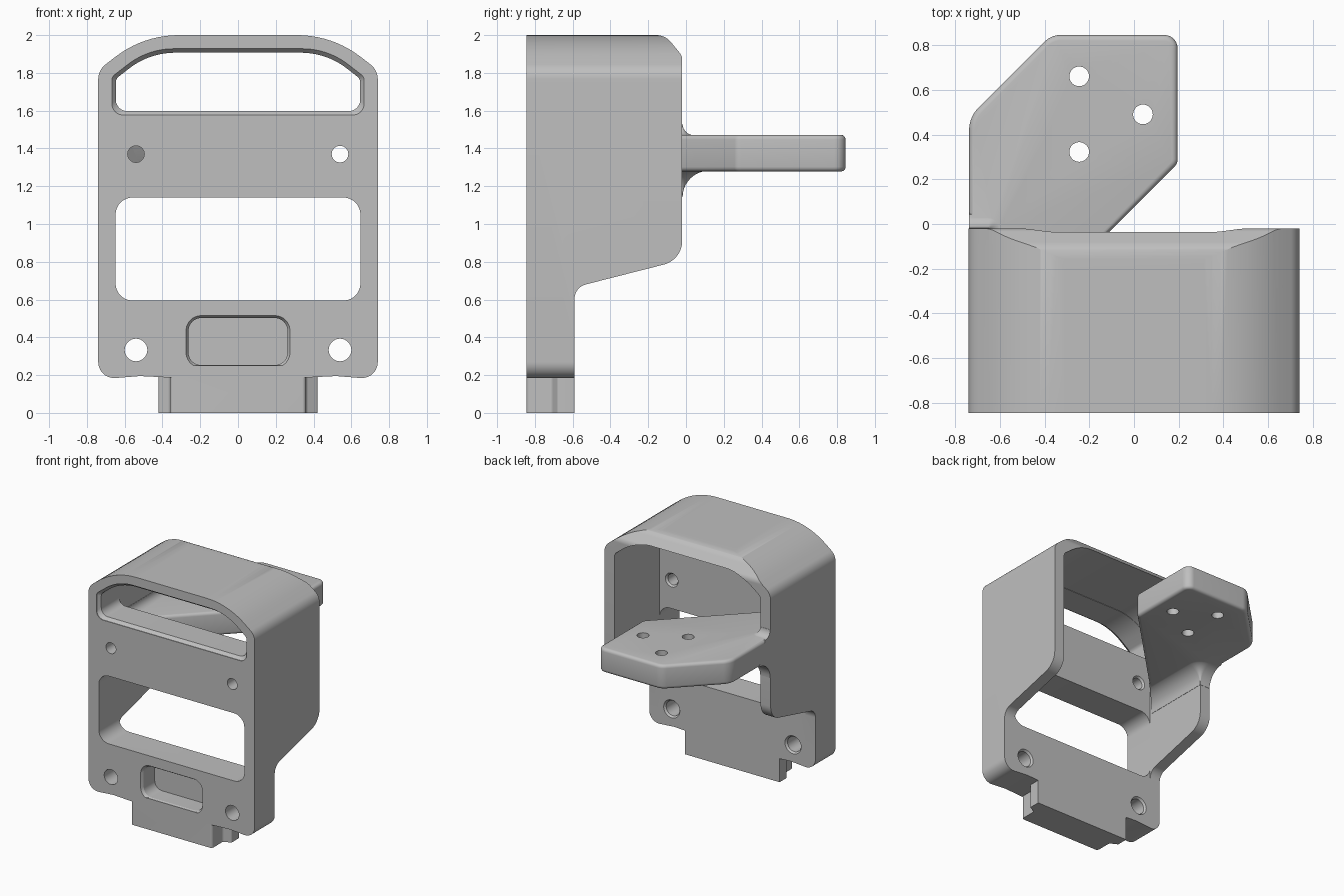
import bpy, bmesh
from math import sin, cos, pi, tan
from mathutils import Vector

cube = bpy.data.objects.get("Cube")
if cube:
    bpy.data.objects.remove(cube, do_unlink=True)

AXES = {"x": lambda u, v, h: (h, u, v),
        "y": lambda u, v, h: (u, h, v),
        "z": lambda u, v, h: (u, v, h)}


def rounded(corners, steps=10):
    """Closed outline from (u, v, radius) corners."""
    pts = []
    for i, (u, v, r) in enumerate(corners):
        p = Vector((u, v))
        if r == 0:
            pts.append(p)
            continue
        a = (Vector(corners[i - 1][:2]) - p).normalized()
        b = (Vector(corners[(i + 1) % len(corners)][:2]) - p).normalized()
        half = a.angle(b) / 2
        centre = p + (a + b).normalized() * (r / sin(half))
        start = p + a * (r / tan(half)) - centre
        end = p + b * (r / tan(half)) - centre
        sweep = pi - 2 * half
        for k in range(steps + 1):
            t = k / steps
            pts.append(centre + (start * sin((1 - t) * sweep) + end * sin(t * sweep)) / sin(sweep))
    return pts


def mirrored(half):
    """Corners on the +u side, completed with their mirror image."""
    return half + [(-u, v, r) for u, v, r in reversed(half)]


def box(w, lo, hi, r):
    return rounded(mirrored([(w, lo, r), (w, hi, r)]))


def circle(u, v, r, n=32):
    return [Vector((u + r * cos(2 * pi * k / n), v + r * sin(2 * pi * k / n))) for k in range(n)]


def loft(name, axis, rings):
    """Solid through a list of (outline, height) rings."""
    bm = bmesh.new()
    loops = [[bm.verts.new(AXES[axis](p[0], p[1], h)) for p in pts] for pts, h in rings]
    n = len(loops[0])
    for lo, hi in zip(loops, loops[1:]):
        for i in range(n):
            j = (i + 1) % n
            bm.faces.new((lo[i], lo[j], hi[j], hi[i]))
    bm.faces.new(loops[0])
    bm.faces.new(loops[-1])
    bmesh.ops.recalc_face_normals(bm, faces=bm.faces)
    mesh = bpy.data.meshes.new(name)
    bm.to_mesh(mesh)
    bm.free()
    ob = bpy.data.objects.new(name, mesh)
    bpy.context.collection.objects.link(ob)
    return ob


def bake(ob):
    bpy.context.view_layer.update()
    deps = bpy.context.evaluated_depsgraph_get()
    mesh = bpy.data.meshes.new_from_object(ob.evaluated_get(deps))
    ob.modifiers.clear()
    ob.data = mesh


def combine(ob, other, operation):
    mod = ob.modifiers.new("bool", "BOOLEAN")
    mod.operation, mod.solver, mod.object = operation, "EXACT", other
    bake(ob)
    bpy.data.objects.remove(other, do_unlink=True)


FRONT, PLATE, BACK = -0.845, -0.59, -0.02

# Shell: front outline trimmed by the side outline
front = rounded(mirrored([(0.36, 0.187, 0), (0.52, 0.195, 0.2), (0.74, 0.177, 0.085),
                          (0.74, 1.815, 0.1), (0.5, 2.0, 0.55)]))
side = rounded([(FRONT - 0.1, 0.1, 0), (PLATE, 0.1, 0), (PLATE, 0.665, 0.08), (BACK, 0.81, 0.13),
                (BACK, 1.89, 0.06), (-0.11, 2.0, 0.1), (-0.2, 2.0, 0), (-0.3, 2.1, 0),
                (FRONT - 0.1, 2.1, 0)])
body = loft("bracket_body", "y", [(front, FRONT), (front, 0.1)])
combine(body, loft("side_trim", "x", [(side, -1), (side, 1)]), "INTERSECT")


# Open back, arched upper window, lower window and shallow front pocket
def arch(bottom, r, grow=0):
    return rounded(mirrored([(0.65 + grow, bottom - grow, r), (0.65 + grow, 1.77 + grow / 2, 0.04),
                             (0.47 + grow / 3, 1.91 + grow, 0.4)]))


cavity = arch(0.0, 0.02)
combine(body, loft("cavity", "y", [(cavity, PLATE), (cavity, 0.2)]), "DIFFERENCE")
window = arch(1.595, 0.06, -0.003)
rim = arch(1.595, 0.06, 0.018)
combine(body, loft("upper_window", "y", [(rim, FRONT - 0.05), (rim, FRONT + 0.005),
                                         (window, FRONT + 0.03), (window, -0.5)]), "DIFFERENCE")
window = box(0.648, 0.595, 1.14, 0.09)
combine(body, loft("lower_window", "y", [(window, FRONT - 0.05), (window, -0.5)]), "DIFFERENCE")
rim, floor = box(0.275, 0.24, 0.515, 0.08), box(0.262, 0.253, 0.502, 0.067)
combine(body, loft("pocket", "y", [(rim, FRONT - 0.05), (rim, FRONT), (floor, FRONT + 0.02),
                                   (floor, FRONT + 0.16)]), "DIFFERENCE")

# Stepped foot under the front plate
foot = rounded(mirrored([(0.36, FRONT, 0.02), (0.36, -0.71, 0.02), (0.42, -0.68, 0.01),
                         (0.42, PLATE, 0)]))
combine(body, loft("foot", "z", [(foot, 0), (foot, 0.25)]), "UNION")

# Side arm: flat plate reaching backwards from the right wall
LEFT = -0.737
plan = rounded([(LEFT, -0.58, 0), (-0.655, -0.58, 0), (0.195, 0.27, 0.05), (0.195, 0.845, 0.06),
                (-0.37, 0.845, 0.1), (LEFT, 0.478, 0.14)])
arm = loft("side_arm", "z", [(plan, 1.278), (plan, 1.472)])
bev = arm.modifiers.new("soft_edges", "BEVEL")
bev.width, bev.segments, bev.limit_method, bev.angle_limit = 0.025, 4, "ANGLE", 0.8
bake(arm)


# Concave fillets wrapping the wall end above and below the arm
def wall_ring(d):
    d += 0.002
    arc = [Vector((-0.65 + d * cos(k * pi / 16), BACK + d * sin(k * pi / 16))) for k in range(9)]
    return [Vector((LEFT, -0.6)), Vector((-0.65 + d, -0.6))] + arc + [Vector((LEFT, BACK + d))]


angles = [k * pi / 20 for k in range(11)]
rings = [(wall_ring(0.14 - 0.14 * cos(t)), 1.142 + 0.14 * sin(t)) for t in angles]
rings += [(wall_ring(0.06 - 0.06 * cos(t)), 1.53 - 0.06 * sin(t)) for t in reversed(angles)]
fillet = loft("arm_fillet", "z", rings)
combine(fillet, loft("fillet_trim", "z", [(plan, 1.0), (plan, 1.7)]), "INTERSECT")
combine(body, arm, "UNION")
combine(body, fillet, "UNION")

# Mounting holes through the plate, flared at the back, and through the arm
for z, r in ((1.37, 0.044), (0.333, 0.06)):
    for x in (-0.54, 0.54):
        combine(body, loft("plate_hole", "y", [
            (circle(x, z, r), FRONT - 0.05), (circle(x, z, r), PLATE - 0.015),
            (circle(x, z, r + 0.013), PLATE + 0.001), (circle(x, z, r + 0.013), PLATE + 0.03)]),
            "DIFFERENCE")
for x, y in ((-0.245, 0.66), (0.04, 0.49), (-0.245, 0.322)):
    hole = circle(x, y, 0.044)
    combine(body, loft("arm_hole", "z", [(hole, 1.2), (hole, 1.55)]), "DIFFERENCE")

# Plain grey finish
grey = bpy.data.materials.new("plain_grey")
grey.use_nodes = True
colour = (0.52, 0.52, 0.52, 1)
grey.diffuse_color = colour
grey.node_tree.nodes["Principled BSDF"].inputs["Base Color"].default_value = colour
body.data.materials.clear()
body.data.materials.append(grey)
bpy.ops.object.select_all(action="DESELECT")
body.select_set(True)
bpy.context.view_layer.objects.active = body
bpy.ops.object.shade_smooth_by_angle(angle=0.5)
